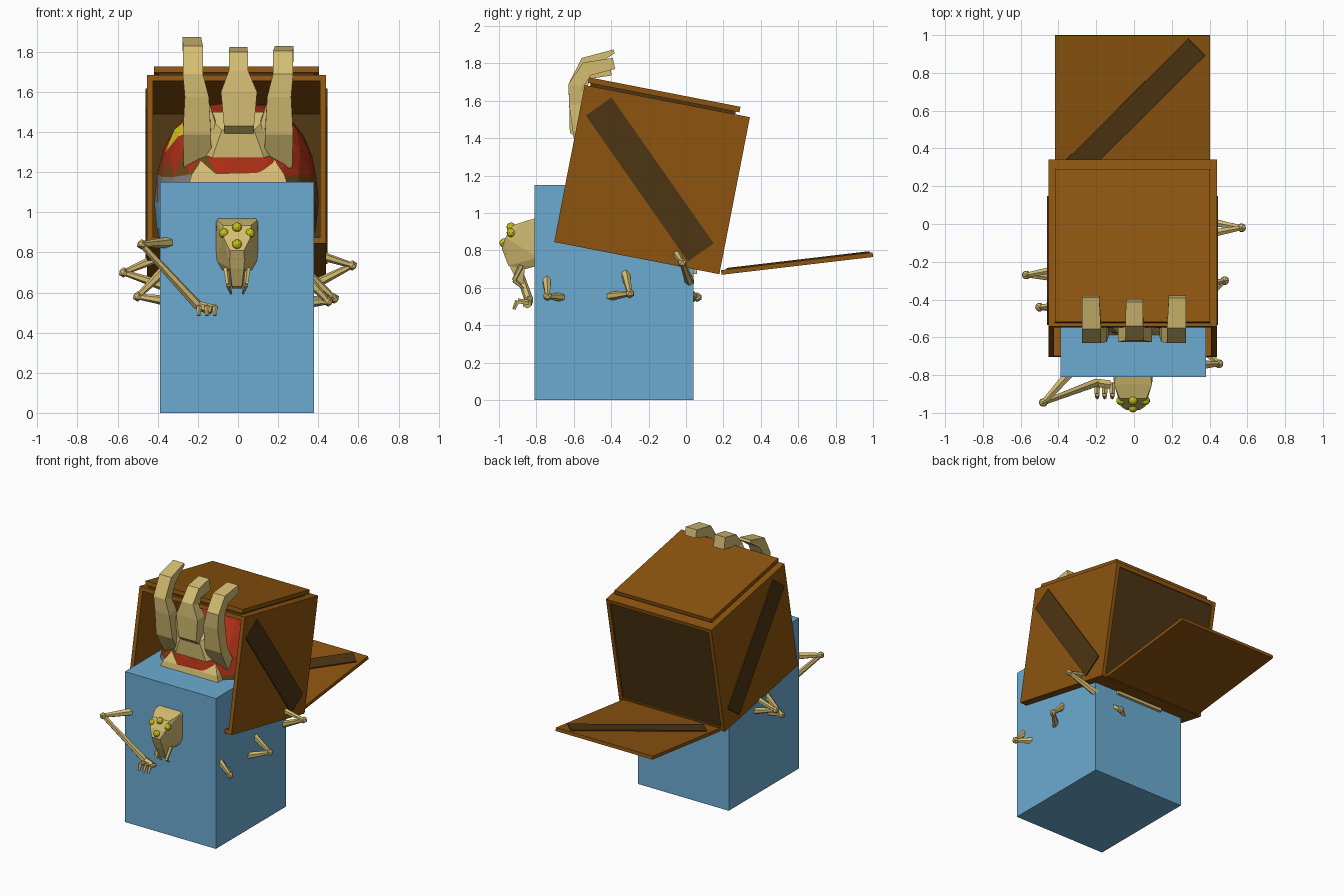
import bpy, bmesh, math
from mathutils import Matrix, Vector

if "Cube" in bpy.data.objects:
    bpy.data.objects.remove(bpy.data.objects["Cube"])


def mat(name, r, g, b):
    m = bpy.data.materials.new(name)
    m.diffuse_color = (r, g, b, 1)
    m.use_nodes = True
    m.node_tree.nodes["Principled BSDF"].inputs["Base Color"].default_value = m.diffuse_color
    return m


BLUE = mat("blue", 0.15, 0.41, 0.64)
BROWN = mat("wood brown", 0.27, 0.09, 0.005)
DARK = mat("dark wood", 0.075, 0.035, 0.006)
CREAM = mat("cream shell", 0.66, 0.51, 0.17)
EYE = mat("eye yellow", 0.56, 0.56, 0.01)
RED = mat("red", 0.40, 0.027, 0.008)
YELLOW = mat("yellow", 0.70, 0.58, 0.012)
RUST = mat("rust brown", 0.17, 0.06, 0.008)
GREY = mat("grey", 0.22, 0.22, 0.23)


def finish(name, bm, *mats):
    bmesh.ops.recalc_face_normals(bm, faces=bm.faces)
    me = bpy.data.meshes.new(name)
    bm.to_mesh(me)
    bm.free()
    for m in mats:
        me.materials.append(m)
    ob = bpy.data.objects.new(name, me)
    bpy.context.collection.objects.link(ob)
    return ob


def box(name, lo, hi, m, M=Matrix()):
    bm = bmesh.new()
    lo, hi = Vector(lo), Vector(hi)
    S = Matrix.Diagonal((*(hi - lo), 1))
    bmesh.ops.create_cube(bm, size=1, matrix=M @ Matrix.Translation((lo + hi) / 2) @ S)
    return finish(name, bm, m)


def hull(name, pts, m):
    bm = bmesh.new()
    for p in pts:
        bm.verts.new(p)
    r = bmesh.ops.convex_hull(bm, input=bm.verts)
    junk = [v for v in set(r["geom_interior"] + r["geom_unused"])
            if isinstance(v, bmesh.types.BMVert)]
    bmesh.ops.delete(bm, geom=junk, context="VERTS")
    return finish(name, bm, m)


def bar(bm, p, q, r0, r1, sides=6):
    p, q = Vector(p), Vector(q)
    d = q - p
    M = Matrix.Translation((p + q) / 2) @ d.to_track_quat("Z", "Y").to_matrix().to_4x4()
    bmesh.ops.create_cone(bm, cap_ends=True, segments=sides, radius1=r0, radius2=r1,
                          depth=d.length, matrix=M)


def ball(bm, p, r, sub=1):
    bmesh.ops.create_icosphere(bm, subdivisions=sub, radius=r, matrix=Matrix.Translation(p))


def finger(name, rings):
    """Rectangular loft; each ring is x, y, z, half width, half thickness."""
    bm = bmesh.new()
    loops = []
    for i, (x, y, z, w, t) in enumerate(rings):
        a, b = rings[max(i - 1, 0)], rings[min(i + 1, len(rings) - 1)]
        n = Vector((0, -(b[2] - a[2]), b[1] - a[1])).normalized() * t
        c = Vector((x, y, z))
        e = Vector((w, 0, 0))
        loops.append([bm.verts.new(v) for v in (c - e + n, c + e + n, c + e - n, c - e - n)])
    for a, b in zip(loops, loops[1:]):
        for k in range(4):
            bm.faces.new((a[k], a[(k + 1) % 4], b[(k + 1) % 4], b[k]))
    bm.faces.new(loops[0])
    bm.faces.new(loops[-1])
    return finish(name, bm, CREAM)


# Blue block
box("blue_block", (-0.39, -0.81, 0), (0.38, 0.04, 1.15), BLUE)

# Tilted crate, open at the front (local y = depth, z = height)
CX, H, T, D, W = -0.0075, 0.446, 0.03, 0.90, 0.855
C = Matrix.Translation((CX, -0.705, 0.845)) @ Matrix.Rotation(math.radians(-11), 4, "X")
box("crate_floor", (-H + T, 0, 0), (H - T, D, T), BROWN, C)
box("crate_roof", (-H + T, 0, W - T), (H - T, D, W), BROWN, C)
box("crate_back", (-H + T, D - T, T), (H - T, D - 0.01, W - T), DARK, C)
box("crate_lid_spacer", (-0.39, 0.03, W), (0.39, 0.82, W + 0.02), DARK, C)
box("crate_lid", (-0.41, 0.015, W + 0.015), (0.41, 0.84, W + 0.045), BROWN, C)
B = C @ Matrix.Translation((0, 0.438, 0.426)) @ Matrix.Rotation(math.radians(-44), 4, "X")
for s, side in ((-1, "left"), (1, "right")):
    xs = sorted((s * H, s * (H - T)))
    box("crate_wall_" + side, (xs[0], 0, 0), (xs[1], D, W), BROWN, C)
    xs = sorted((s * (H - 0.01), s * (H + 0.007)))
    box("crate_brace_" + side, (xs[0], -0.476, -0.084), (xs[1], 0.476, 0.084), DARK, B)

# Dropped door with its diagonal brace
DM = Matrix.Translation((CX, 0.19, 0.67)) @ Matrix.Rotation(math.radians(6.7), 4, "X")
box("door", (-0.41, 0, 0), (0.41, 0.816, 0.025), BROWN, DM)
DB = DM @ Matrix.Translation((0, 0.415, 0)) @ Matrix.Rotation(math.radians(45), 4, "Z")
box("door_brace", (-0.48, -0.064, 0.02), (0.48, 0.064, 0.033), DARK, DB)

# Patchwork heap filling the crate
bm = bmesh.new()
bmesh.ops.create_icosphere(bm, subdivisions=3, radius=1)
for v in bm.verts:
    x, y, z = v.co
    v.co = (math.copysign(abs(x) ** 0.7, x) * 0.41 + CX, y * 0.40 - 0.2, max(1.05 + z * 0.5, 0.85))
for f in bm.faces:
    x, y, z = f.calc_center_median()
    if x < 0:
        f.material_index = (4 if z < 1.08 else 3 if z < 1.17 else 2 if z < 1.23
                            else 1 if 1.35 < z - 0.2 * (x + 0.35) < 1.41 else 0)
    else:
        f.material_index = 2 if z < 1.17 or (x > 0.33 and z > 1.28) else 0
finish("heap", bm, RED, YELLOW, RUST, GREY, BLUE)

# Shell body: collar above the block and belly under the crate
hull("body_collar", [(s * x, y, z) for s in (-1, 1) for x, y, z in (
    (0.26, -0.60, 1.10), (0.26, -0.2, 1.10), (0.23, -0.58, 1.19),
    (0.17, -0.52, 1.28), (0.17, -0.25, 1.28))], CREAM)
box("belly", (-0.2, -0.3, 0.675), (0.19, 0.06, 0.72), CREAM)

# Great claw: palm and three hooked fingers over the crate's front edge
hull("claw_palm", [(s * x, y, z) for s in (-1, 1) for x, y, z in (
    (0.13, -0.57, 1.27), (0.08, -0.58, 1.41), (0.20, -0.50, 1.30),
    (0.17, -0.50, 1.50), (0.15, -0.35, 1.28), (0.12, -0.35, 1.45))], CREAM)
finger("claw_finger_middle", [(0.005, -0.48, 1.36, 0.07, 0.04), (0.005, -0.575, 1.45, 0.075, 0.05),
                              (0.005, -0.58, 1.60, 0.09, 0.045), (0.002, -0.575, 1.69, 0.048, 0.045),
                              (0.002, -0.52, 1.76, 0.047, 0.045), (0.002, -0.405, 1.78, 0.045, 0.045)])
for s, side, top in ((-1, "left", 0.05), (1, "right", 0)):
    finger("claw_finger_" + side, [
        (s * 0.20, -0.47, 1.24, 0.07, 0.04), (s * 0.205, -0.56, 1.40, 0.07, 0.04),
        (s * 0.205, -0.58, 1.58, 0.06, 0.045), (s * 0.225, -0.59, 1.68, 0.05, 0.04),
        (s * 0.225, -0.53, 1.77 + top * 0.6, 0.05, 0.04),
        (s * 0.23, -0.385, 1.80 + top * 1.3, 0.046, 0.03 - top * 0.4)])
    # Sloping web from the palm to the outer finger
    hull("claw_web_" + side, [(s * x, y, z) for x, y, z in (
        (0.07, -0.55, 1.30), (0.10, -0.54, 1.42), (0.16, -0.55, 1.60),
        (0.20, -0.55, 1.58), (0.19, -0.52, 1.27), (0.12, -0.46, 1.45))], CREAM)

# Head with snout, mandibles and four eyes
hull("head", [(s * x - 0.005, y, z) for s in (-1, 1) for x, y, z in (
    (0.09, -0.79, 0.975), (0.107, -0.79, 0.95), (0.107, -0.79, 0.76), (0.085, -0.79, 0.72),
    (0.10, -0.85, 0.96), (0.07, -0.925, 0.935), (0.065, -0.965, 0.87),
    (0.035, -0.985, 0.81), (0.035, -0.95, 0.72), (0.05, -0.86, 0.70))], CREAM)
hull("snout", [(s * x - 0.005, y, z) for s in (-1, 1) for x, y, z in (
    (0.04, -0.97, 0.77), (0.05, -0.86, 0.73), (0.025, -0.90, 0.63), (0.025, -0.87, 0.62))], CREAM)
bm = bmesh.new()
for s in (-1, 1):
    bar(bm, (s * 0.055 - 0.005, -0.88, 0.72), (s * 0.045 - 0.005, -0.92, 0.64), 0.015, 0.012, 5)
    bar(bm, (s * 0.045 - 0.005, -0.92, 0.64), (s * 0.03 - 0.005, -0.87, 0.595), 0.013, 0.006, 5)
finish("mandibles", bm, CREAM)
bm = bmesh.new()
for p in ((-0.005, -0.935, 0.925), (-0.07, -0.935, 0.895), (0.06, -0.935, 0.895), (-0.005, -0.973, 0.84)):
    ball(bm, p, 0.025, 2)
finish("eyes", bm, EYE)

# Front arm with a small hand
bm = bmesh.new()
el, wr = Vector((-0.48, -0.945, 0.84)), Vector((-0.20, -0.84, 0.535))
bar(bm, (-0.34, -0.79, 0.85), el, 0.028, 0.016)
bar(bm, el, wr, 0.016, 0.024)
ball(bm, el, 0.026)
bar(bm, wr, (-0.13, -0.85, 0.515), 0.024, 0.026)
for x in (-0.195, -0.155, -0.115):
    bar(bm, (x, -0.84, 0.52), (x, -0.90, 0.53), 0.015, 0.014, 5)
    bar(bm, (x, -0.90, 0.53), (x, -0.92, 0.485), 0.014, 0.009, 5)
finish("front_arm", bm, CREAM)

# Legs: a knee outside the block with two bars running back inside
LEGS = {
    "left_rear": ((-0.57, -0.27, 0.70), (-0.36, -0.23, 0.79), (-0.36, -0.29, 0.63)),
    "left_middle": ((-0.50, -0.44, 0.58), (-0.36, -0.43, 0.72), (-0.36, -0.46, 0.56)),
    "right_rear": ((0.57, -0.02, 0.735), (0.36, -0.06, 0.80), (0.36, 0.02, 0.63)),
    "right_middle": ((0.48, -0.30, 0.57), (0.36, -0.325, 0.68), (0.36, -0.41, 0.555)),
    "right_front": ((0.45, -0.74, 0.555), (0.36, -0.745, 0.65), (0.36, -0.66, 0.55)),
    "back": ((0.17, 0.06, 0.55), (0.21, 0.02, 0.57), (0.12, 0.02, 0.54)),
}
for name, (knee, a, b) in LEGS.items():
    bm = bmesh.new()
    ball(bm, knee, 0.026)
    bar(bm, a, knee, 0.026, 0.014)
    bar(bm, b, knee, 0.026, 0.014)
    finish("leg_" + name, bm, CREAM)
